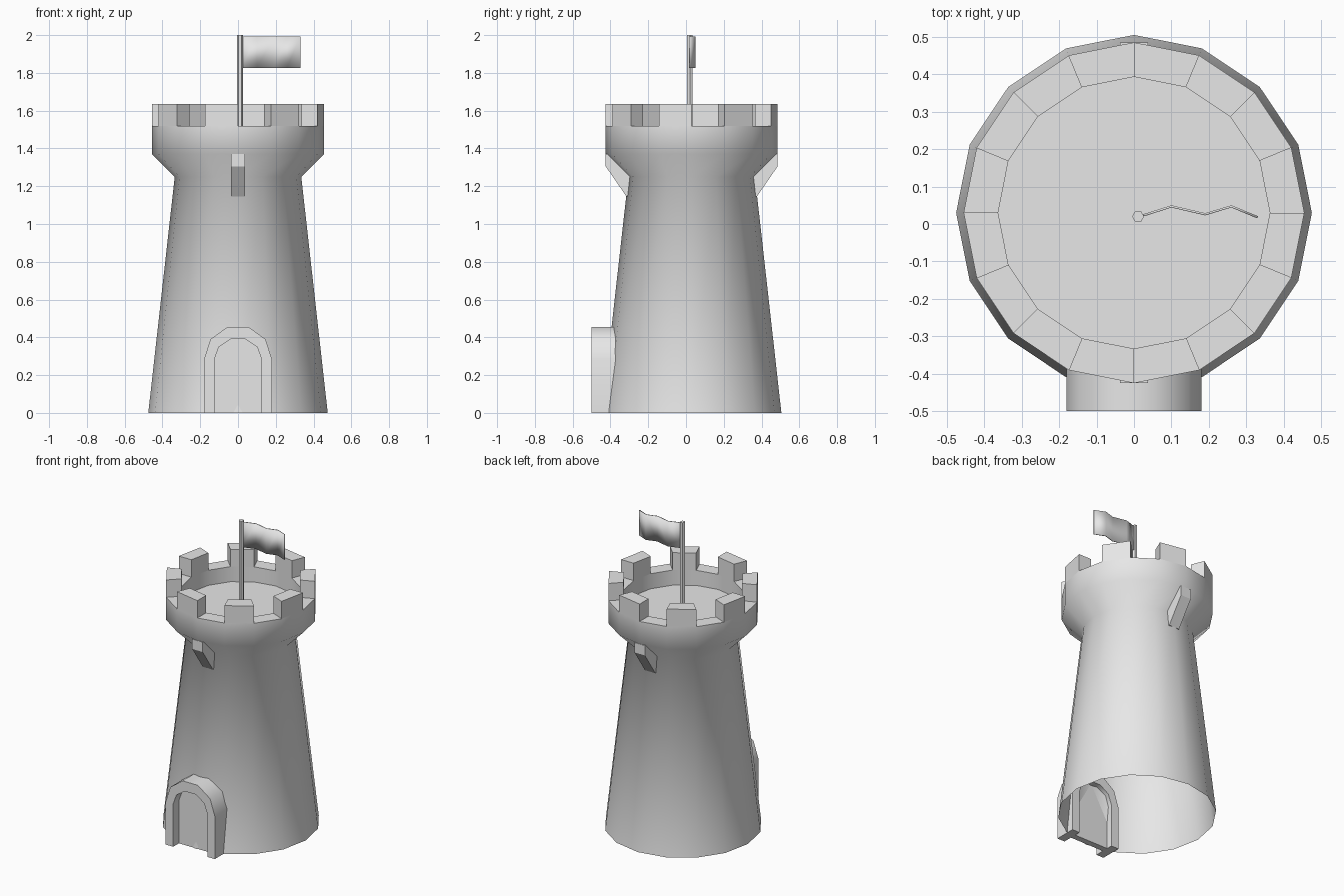
import bpy, bmesh, math
from math import cos, sin, pi
from mathutils import Vector

cube = bpy.data.objects.get("Cube")
if cube:
    bpy.data.objects.remove(cube, do_unlink=True)

stone = bpy.data.materials.new("pale_grey")
stone.use_nodes = True
GREY = (0.8, 0.8, 0.8, 1)
stone.diffuse_color = GREY
stone.node_tree.nodes["Principled BSDF"].inputs["Base Color"].default_value = GREY

SIDES = 16
CENTRE_Y = 0.03


def finish(name, bm, smooth=None):
    mesh = bpy.data.meshes.new(name)
    bm.to_mesh(mesh)
    bm.free()
    mesh.materials.append(stone)
    obj = bpy.data.objects.new(name, mesh)
    bpy.context.collection.objects.link(obj)
    if smooth:
        bpy.ops.object.select_all(action="DESELECT")
        obj.select_set(True)
        bpy.context.view_layer.objects.active = obj
        bpy.ops.object.shade_smooth_by_angle(angle=math.radians(smooth))
    return obj


def prism(name, outline, place, start, end, smooth=None):
    """Extrude a 2D outline; place(u, v, d) maps it into space."""
    bm = bmesh.new()
    near = [bm.verts.new(place(u, v, start)) for u, v in outline]
    far = [bm.verts.new(place(u, v, end)) for u, v in outline]
    bm.faces.new(near)
    bm.faces.new(far[::-1])
    for i in range(len(outline)):
        j = (i + 1) % len(outline)
        bm.faces.new((near[i], near[j], far[j], far[i]))
    bmesh.ops.recalc_face_normals(bm, faces=bm.faces[:])
    return finish(name, bm, smooth)


# Tower shell, open underneath: tapered wall, flared crown, ledge, sunken floor
profile = [(0.475, 0), (0.335, 1.25), (0.455, 1.37), (0.455, 1.52),
           (0.363, 1.52), (0.363, 1.42)]
LEDGE = 3
bm = bmesh.new()
rings = [[bm.verts.new((r * cos(2 * pi * k / SIDES),
                        CENTRE_Y + r * sin(2 * pi * k / SIDES), z))
          for k in range(SIDES)] for r, z in profile]
merlons = []
for level, (low, high) in enumerate(zip(rings, rings[1:])):
    for k in range(SIDES):
        n = (k + 1) % SIDES
        face = bm.faces.new((low[k], low[n], high[n], high[k]))
        if level == LEDGE and k % 2:
            merlons.append(face)
bm.faces.new(rings[-1])

# Battlements: every second ledge face is raised
raised = bmesh.ops.extrude_face_region(bm, geom=merlons)["geom"]
bmesh.ops.translate(bm, vec=(0, 0, 0.115),
                    verts=[v for v in raised if isinstance(v, bmesh.types.BMVert)])
finish("tower", bm, 60)


# Arched doorway
def arch(radius, rise, spring=0.284, steps=5):
    curve = [(radius * cos(pi * i / steps), spring + rise * sin(pi * i / steps))
             for i in range(steps + 1)]
    return [(radius, 0)] + curve + [(-radius, 0)]


def facing_front(u, v, d):
    return (u, d, v)


inner = arch(0.125, 0.112)
prism("door_frame", arch(0.18, 0.18) + inner[::-1], facing_front, -0.5, -0.36, 40)
prism("door", inner, facing_front, -0.44, -0.40)

# Brackets under the crown, front and back
bracket = [(0.30, 1.145), (0.345, 1.145), (0.455, 1.305), (0.455, 1.37), (0.30, 1.37)]
for name, side in (("front_bracket", -1), ("back_bracket", 1)):
    prism(name, bracket, lambda u, v, d, s=side: (d, CENTRE_Y + s * u, v), -0.038, 0.038)

# Flagpole
POLE_X, POLE_Y = 0.011, 0.02
pole = [(POLE_X + 0.016 * cos(pi * i / 3), POLE_Y + 0.016 * sin(pi * i / 3))
        for i in range(6)]
prism("flagpole", pole, lambda u, v, d: (u, v, d), 1.42, 2.0)

# Waving flag
wave = [(0.015, 0.02), (0.10, 0.047), (0.19, 0.026), (0.26, 0.047), (0.33, 0.018)]
bm = bmesh.new()
rows = [[bm.verts.new((x, y, z)) for x, y in wave] for z in (1.825, 1.992)]
for i in range(len(wave) - 1):
    bm.faces.new((rows[0][i], rows[0][i + 1], rows[1][i + 1], rows[1][i]))
flag = finish("flag", bm, 60)
cloth = flag.modifiers.new("cloth_thickness", "SOLIDIFY")
cloth.thickness = 0.006
cloth.offset = 0
